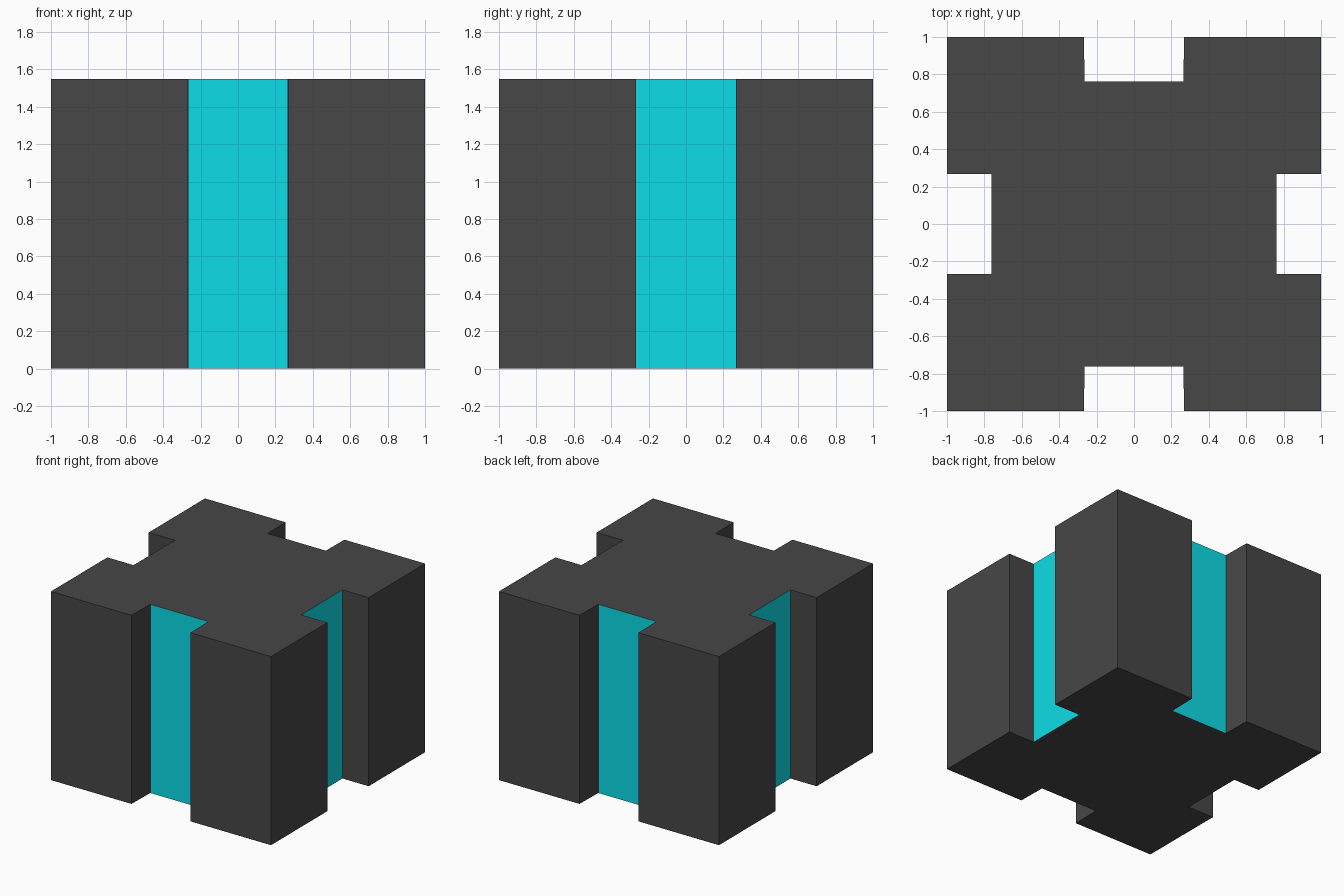
import bpy, bmesh
from math import pi
from mathutils import Matrix, Vector

if "Cube" in bpy.data.objects:
    bpy.data.objects.remove(bpy.data.objects["Cube"])

HEIGHT = 1.55
DEPTH = 0.762   # distance of the recessed panels from the centre


def material(name, rgb):
    m = bpy.data.materials.new(name)
    m.diffuse_color = (*rgb, 1)
    m.use_nodes = True
    m.node_tree.nodes["Principled BSDF"].inputs["Base Color"].default_value = m.diffuse_color
    return m


# Plan outline: one notched side per quarter turn
outline = []
for i in range(4):
    outer, inner = (0.268, 0.264) if i % 2 == 0 else (0.268, 0.268)
    turn = Matrix.Rotation(i * pi / 2, 3, 'Z')
    side = [(-1, -1), (-outer, -1), (-inner, -DEPTH), (inner, -DEPTH), (outer, -1)]
    outline += [turn @ Vector((x, y, 0)) for x, y in side]

# Block: the outline extruded upward
bm = bmesh.new()
base = bm.faces.new([bm.verts.new(p) for p in outline])
top = bmesh.ops.extrude_face_region(bm, geom=[base], use_keep_orig=True)["geom"]
bmesh.ops.translate(bm, vec=(0, 0, HEIGHT),
                    verts=[g for g in top if isinstance(g, bmesh.types.BMVert)])
bmesh.ops.recalc_face_normals(bm, faces=bm.faces)

# Coloured panels: the back wall of each notch
for f in bm.faces:
    c = f.calc_center_median()
    if abs(f.normal.z) < 0.1 and abs(c.xy.length - DEPTH) < 0.01:
        f.material_index = 1

mesh = bpy.data.meshes.new("notched_block")
bm.to_mesh(mesh)
bm.free()
mesh.materials.append(material("dark_grey", (0.063, 0.063, 0.063)))
mesh.materials.append(material("cyan", (0.004, 0.72, 0.80)))
block = bpy.data.objects.new("notched_block", mesh)
bpy.context.collection.objects.link(block)
